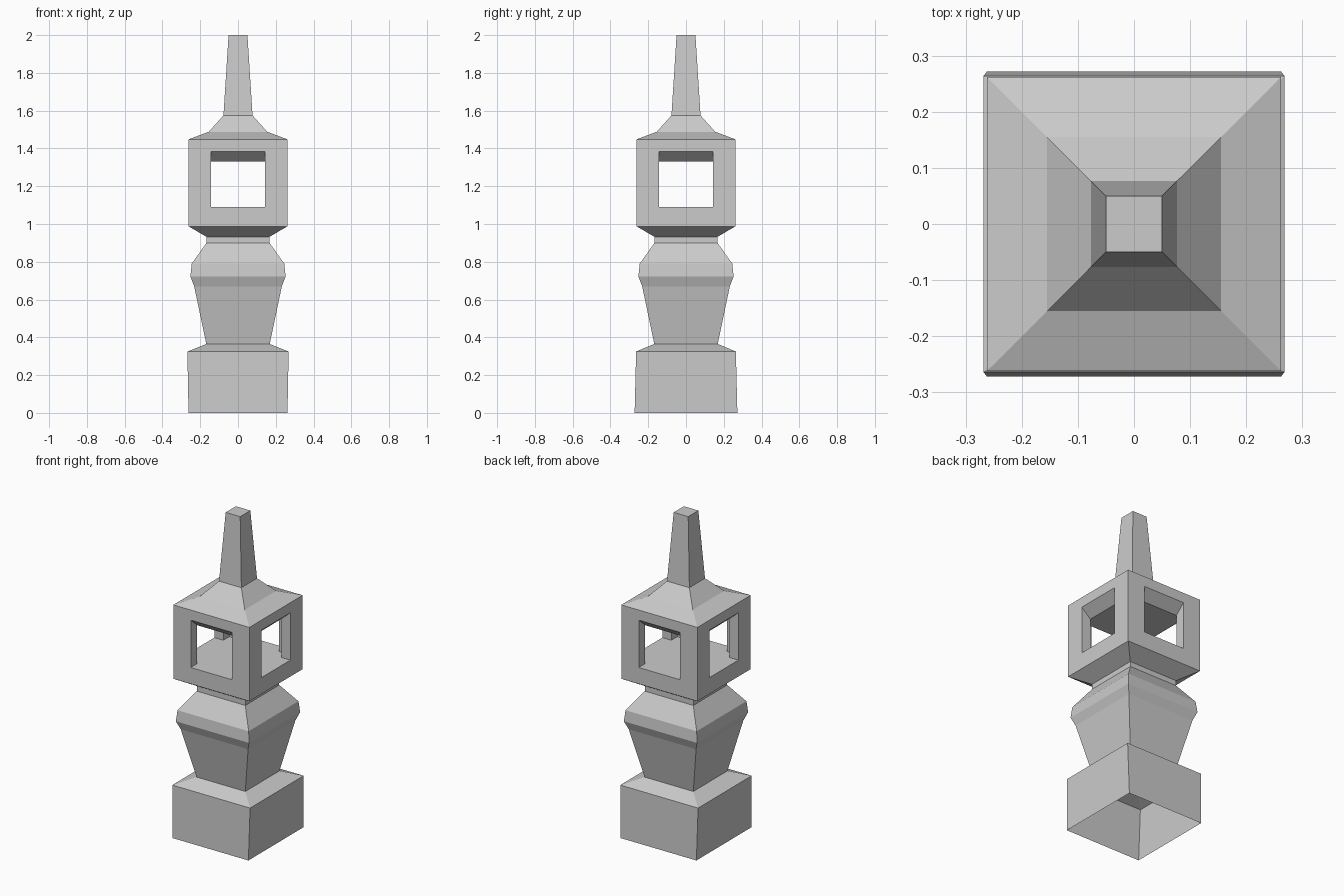
import bpy, bmesh
from mathutils import Matrix, Vector
from math import pi

if "Cube" in bpy.data.objects:
    bpy.data.objects.remove(bpy.data.objects["Cube"])


def finish(name, bm):
    bmesh.ops.remove_doubles(bm, verts=bm.verts, dist=0.0005)
    bmesh.ops.recalc_face_normals(bm, faces=bm.faces)
    mesh = bpy.data.meshes.new(name)
    bm.to_mesh(mesh)
    bm.free()
    obj = bpy.data.objects.new(name, mesh)
    bpy.context.collection.objects.link(obj)
    return obj


def ring(bm, hx, hy, z):
    return [bm.verts.new((sx * hx, sy * hy, z))
            for sx, sy in ((-1, -1), (1, -1), (1, 1), (-1, 1))]


def loft(bm, profile, cap_top=False):
    """Stack square rings (half x, half y, z) and skin them."""
    rings = [ring(bm, *p) for p in profile]
    for a, b in zip(rings, rings[1:]):
        for i in range(4):
            j = (i + 1) % 4
            bm.faces.new((a[i], a[j], b[j], b[i]))
    if cap_top:
        bm.faces.new(rings[-1])


def square(sizes):
    return [(h, h, z) for h, z in sizes]


# Pedestal: hollow, open underneath, slightly uneven block at the foot
bm = bmesh.new()
loft(bm, [(0.262, 0.272, 0), (0.268, 0.264, 0.325), (0.168, 0.168, 0.365)])
finish("pedestal", bm)

# Waisted body, neck and flared support under the lantern
bm = bmesh.new()
loft(bm, square([(0.168, 0.365), (0.232, 0.67), (0.252, 0.722), (0.245, 0.79),
                 (0.167, 0.90), (0.167, 0.932), (0.262, 0.988)]))
finish("body", bm)

# Roof and tapered spire
bm = bmesh.new()
loft(bm, square([(0.262, 1.448), (0.155, 1.488), (0.077, 1.575), (0.05, 2.0)]),
     cap_top=True)
finish("roof_spire", bm)

# Lantern chamber: four identical window walls with sloped window heads
OUT, INN, WIN = 0.262, 0.20, 0.142
Z0, SILL, HEAD_IN, HEAD_OUT, Z1 = 0.988, 1.09, 1.33, 1.385, 1.448
bm = bmesh.new()
outer = [(-OUT, -OUT, Z0), (OUT, -OUT, Z0), (OUT, -OUT, Z1), (-OUT, -OUT, Z1)]
hole = [(-WIN, -OUT, SILL), (WIN, -OUT, SILL), (WIN, -OUT, HEAD_OUT), (-WIN, -OUT, HEAD_OUT)]
inner = [(-WIN, -INN, SILL), (WIN, -INN, SILL), (WIN, -INN, HEAD_IN), (-WIN, -INN, HEAD_IN)]
quads = []
for i in range(4):
    j = (i + 1) % 4
    quads.append((outer[i], outer[j], hole[j], hole[i]))
    quads.append((hole[i], hole[j], inner[j], inner[i]))
# inside faces of the corner posts
for s in (-1, 1):
    quads.append([(s * x, -INN, z) for x, z in
                  ((WIN, SILL), (INN, SILL), (INN, HEAD_IN), (WIN, HEAD_IN))])
for k in range(4):
    turn = Matrix.Rotation(k * pi / 2, 3, 'Z')
    for q in quads:
        bm.faces.new([bm.verts.new(turn @ Vector(p)) for p in q])

# floor and ceiling, with edge points matching the window corners
for z in (SILL, HEAD_IN):
    pts = []
    for k in range(4):
        turn = Matrix.Rotation(k * pi / 2, 3, 'Z')
        pts += [turn @ Vector((x, -INN, z)) for x in (-INN, -WIN, WIN)]
    bm.faces.new([bm.verts.new(p) for p in pts])
finish("lantern", bm)
